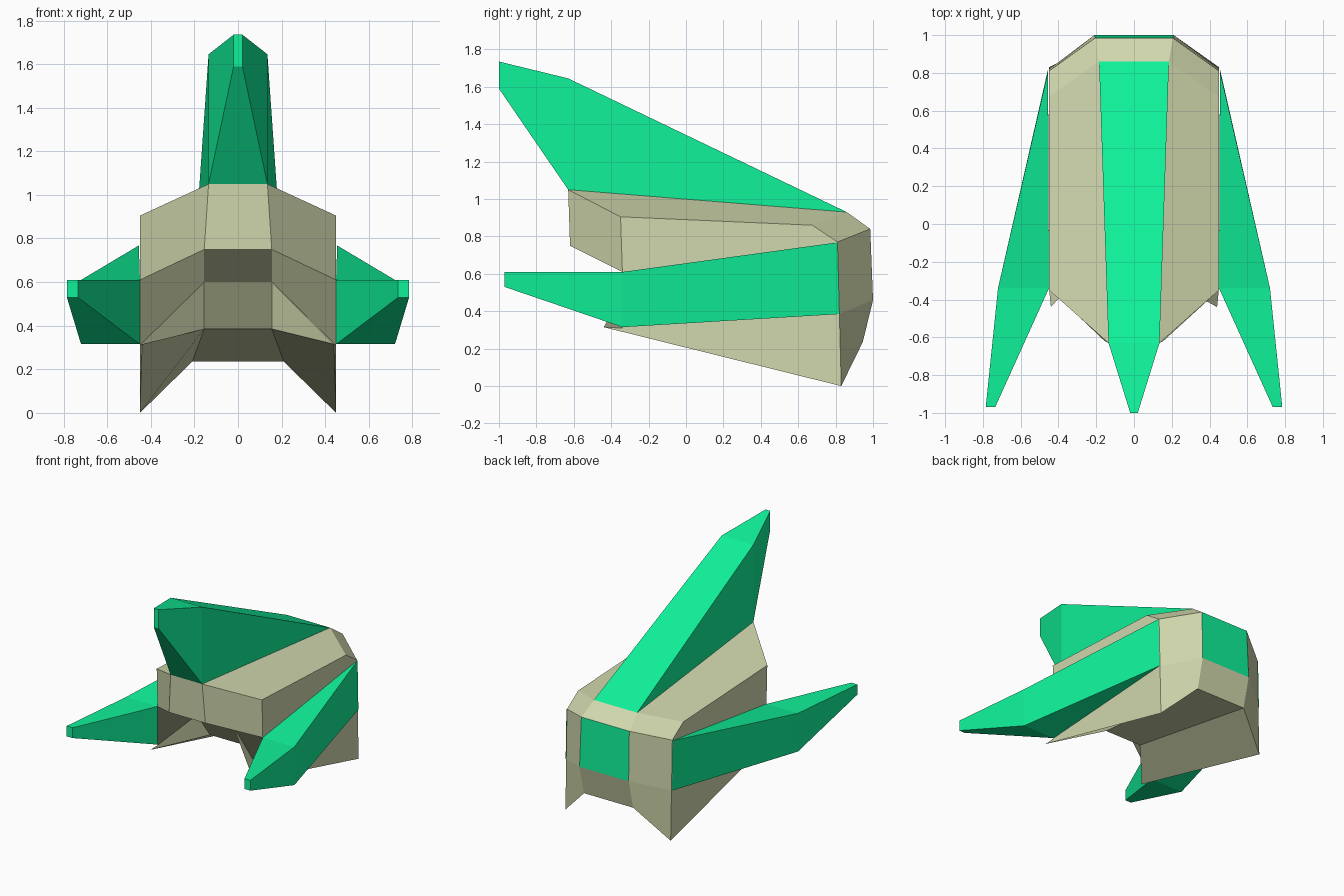
import bpy, bmesh

if "Cube" in bpy.data.objects:
    bpy.data.objects.remove(bpy.data.objects["Cube"])


def material(name, rgb):
    m = bpy.data.materials.new(name)
    m.diffuse_color = (*rgb, 1)
    m.use_nodes = True
    m.node_tree.nodes["Principled BSDF"].inputs["Base Color"].default_value = m.diffuse_color
    return m


BEIGE = material("beige", (0.64, 0.69, 0.42))
GREEN = material("green", (0.005, 0.88, 0.32))


def loft(name, rings, mats, accent=None):
    """Skin closed rings of equal length, cap both ends; accent = (span, side) in second material."""
    bm = bmesh.new()
    loops = [[bm.verts.new(p) for p in ring] for ring in rings]
    n = len(loops[0])
    for s, (a, b) in enumerate(zip(loops, loops[1:])):
        for i in range(n):
            j = (i + 1) % n
            face = bm.faces.new((a[i], a[j], b[j], b[i]))
            if (s, i) == accent:
                face.material_index = 1
    bm.faces.new(loops[0])
    bm.faces.new(loops[-1])
    # collapse rings that share points (wedge ends)
    bmesh.ops.remove_doubles(bm, verts=bm.verts, dist=1e-4)
    bmesh.ops.recalc_face_normals(bm, faces=bm.faces)
    mesh = bpy.data.meshes.new(name)
    bm.to_mesh(mesh)
    bm.free()
    for m in mats:
        mesh.materials.append(m)
    obj = bpy.data.objects.new(name, mesh)
    bpy.context.collection.objects.link(obj)
    return obj


def wedge(name, edge, mid, tip):
    """Fin that starts as an edge, swells to a quad and tapers to a small tip."""
    bm = bmesh.new()
    e = [bm.verts.new(p) for p in edge]
    m = [bm.verts.new(p) for p in mid]
    t = [bm.verts.new(p) for p in tip]
    # mid order: base a, base b, outer b, outer a
    bm.faces.new((e[0], e[1], m[1], m[0]))
    bm.faces.new((e[0], e[1], m[2], m[3]))
    bm.faces.new((e[0], m[0], m[3]))
    bm.faces.new((e[1], m[1], m[2]))
    for i in range(4):
        j = (i + 1) % 4
        bm.faces.new((m[i], m[j], t[j], t[i]))
    bm.faces.new(t)
    bmesh.ops.recalc_face_normals(bm, faces=bm.faces)
    mesh = bpy.data.meshes.new(name)
    bm.to_mesh(mesh)
    bm.free()
    mesh.materials.append(GREEN)
    obj = bpy.data.objects.new(name, mesh)
    bpy.context.collection.objects.link(obj)
    return obj


def flip(points):
    return [(-x, y, z) for x, y, z in points]


# Helmet shell: side-on loops near the middle and at the cheek, mirrored and skinned
# order: brow top, crown back, back top, back middle, nape, roof, face, brow bottom
inner = [(.135, -.63, 1.05), (.185, .86, .93), (.205, .985, .84), (.21, 1, .46),
         (.21, .945, .235), (.155, -.12, .385), (.155, -.28, .6), (.155, -.62, .75)]
outer = [(.45, -.35, .905), (.45, .675, .86), (.45, .81, .77), (.45, .82, .385),
         (.45, .83, 0), (.44, -.44, .315), (.45, -.34, .31), (.45, -.34, .61)]
# the green accent is the middle panel at the back
loft("helmet_shell", [flip(outer), flip(inner), inner, outer], [BEIGE, GREEN], accent=(1, 2))

# Tall crest on the crown
wedge("crest",
      [(-.185, .86, .93), (.185, .86, .93)],
      [(-.135, -.63, 1.05), (.135, -.63, 1.05), (.135, -.63, 1.645), (-.135, -.63, 1.645)],
      [(-.02, -1, 1.59), (.02, -1, 1.59), (.02, -1, 1.735), (-.02, -1, 1.735)])

# Side fins
fin = ([(.455, .81, .768), (.455, .82, .385)],
       [(.45, -.34, .61), (.45, -.34, .315), (.72, -.34, .315), (.72, -.34, .61)],
       [(.735, -.97, .61), (.735, -.97, .53), (.785, -.97, .53), (.785, -.97, .61)])
wedge("fin_right", *fin)
wedge("fin_left", *[flip(part) for part in fin])
